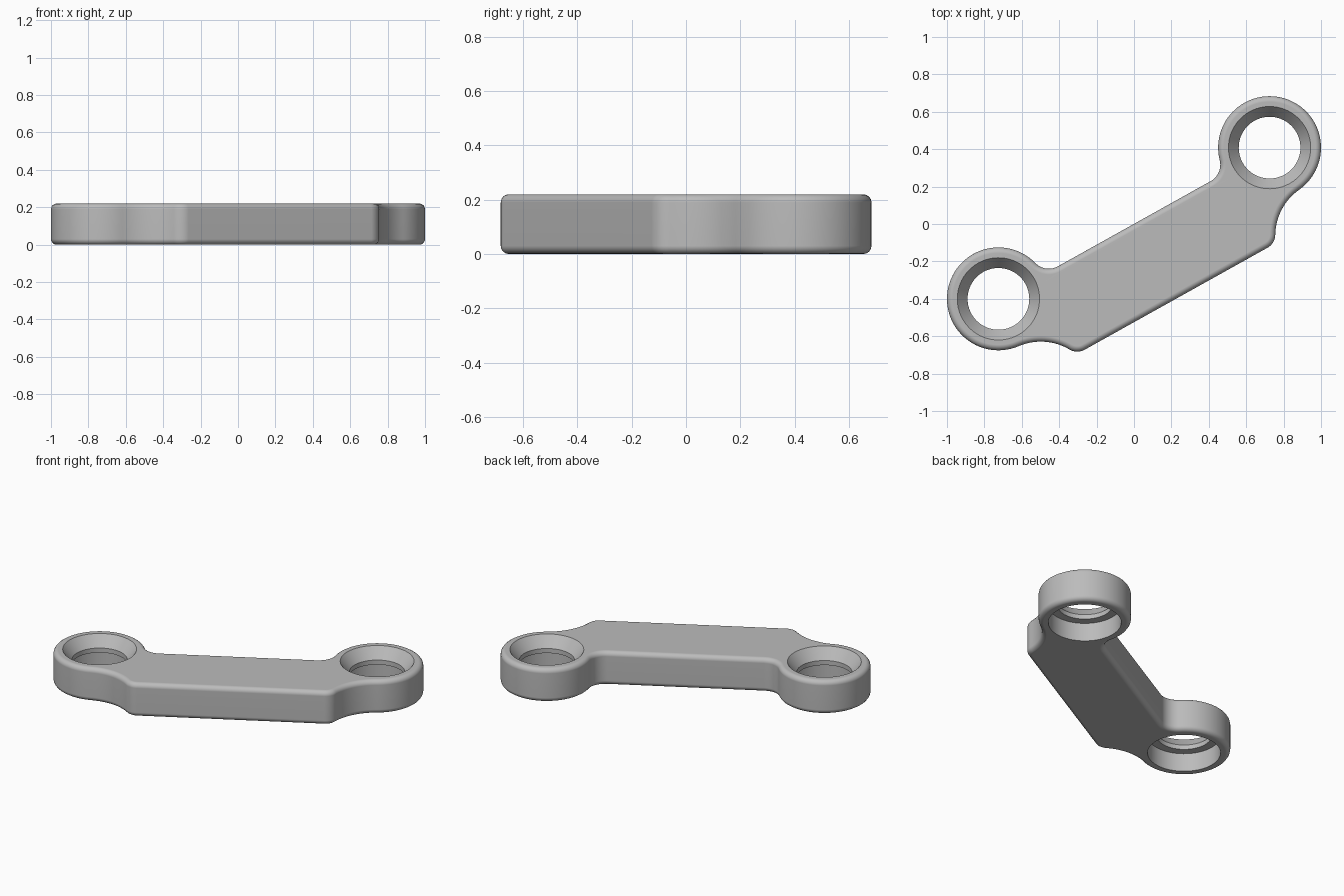
import bpy, bmesh
from math import sin, cos, pi, radians, sqrt, atan2
from mathutils import Matrix, Vector

if "Cube" in bpy.data.objects:
    bpy.data.objects.remove(bpy.data.objects["Cube"], do_unlink=True)

HEIGHT = 0.22
HALF = 0.83          # ring centre distance from the middle
RING = 0.275         # outer ring radius
FRONT = -0.462       # long front edge of the bar, in bar coordinates
BACK = -0.003        # long back edge of the bar
PLACE = Matrix.Translation((0, 0.004, 0)) @ Matrix.Rotation(radians(29.15), 4, 'Z')

grey = bpy.data.materials.new("plain_grey")
grey.use_nodes = True
grey.diffuse_color = (0.5, 0.5, 0.5, 1)
grey.node_tree.nodes["Principled BSDF"].inputs["Base Color"].default_value = (0.5, 0.5, 0.5, 1)


def arc(c, r, a, b, n):
    return [(c.x + r * cos(a + (b - a) * i / n), c.y + r * sin(a + (b - a) * i / n))
            for i in range(n + 1)]


def heading(p, q):
    return atan2(q.y - p.y, q.x - p.x)


def make_object(name, bm):
    bmesh.ops.recalc_face_normals(bm, faces=bm.faces)
    mesh = bpy.data.meshes.new(name)
    bm.to_mesh(mesh)
    bm.free()
    mesh.materials.append(grey)
    obj = bpy.data.objects.new(name, mesh)
    bpy.context.collection.objects.link(obj)
    return obj


# Half outline: rounded corner, hollow flank, ring, back fillet
ring = Vector((-HALF, 0))
flank = Vector((-HALF - 0.06, -0.573))
flank_r = (flank - ring).length - RING
corner_r, fillet_r = 0.08, 0.1
cy = FRONT + corner_r
corner = Vector((flank.x + sqrt((flank_r + corner_r) ** 2 - (cy - flank.y) ** 2), cy))
fy = BACK + fillet_r
fillet = Vector((-HALF + sqrt((RING + fillet_r) ** 2 - fy ** 2), fy))

half = arc(corner, corner_r, -pi / 2, heading(corner, flank), 10)
half += arc(flank, flank_r, heading(flank, corner), heading(flank, ring), 16)[1:]
half += arc(ring, RING, heading(ring, flank), heading(ring, fillet) - 2 * pi, 60)[1:]
half += arc(fillet, fillet_r, heading(fillet, ring) + 2 * pi if heading(fillet, ring) < 0
            else heading(fillet, ring), 1.5 * pi, 12)[1:]
outline = half + [(-x, y) for x, y in reversed(half)]

# Solid link body with rounded top and bottom rims
bm = bmesh.new()
base = bm.faces.new([bm.verts.new((x, y, 0)) for x, y in outline])
top = bmesh.ops.extrude_face_region(bm, geom=[base])
bmesh.ops.translate(bm, vec=(0, 0, HEIGHT),
                    verts=[v for v in top["geom"] if isinstance(v, bmesh.types.BMVert)])
bm.transform(PLACE)
body = make_object("link_body", bm)
bevel = body.modifiers.new("rounded_rims", 'BEVEL')
bevel.width = 0.03
bevel.segments = 4
bevel.limit_method = 'ANGLE'
bevel.angle_limit = radians(40)

# Bores: bottom counterbore, thin lip, conical top seat
profile = [(0.217, -0.05), (0.217, 0.12), (0.165, 0.12), (0.165, 0.15),
           (0.22, HEIGHT), (0.22, HEIGHT + 0.05)]
SIDES = 64
cutters = []
for side, x in (("right", -HALF), ("left", HALF)):
    bm = bmesh.new()
    loops = [[bm.verts.new((x + r * cos(2 * pi * i / SIDES), r * sin(2 * pi * i / SIDES), z))
              for i in range(SIDES)] for r, z in profile]
    for a, b in zip(loops, loops[1:]):
        for i in range(SIDES):
            j = (i + 1) % SIDES
            bm.faces.new((a[i], a[j], b[j], b[i]))
    bm.faces.new(loops[0])
    bm.faces.new(loops[-1])
    bm.transform(PLACE)
    cutter = make_object(side + "_bore_cutter", bm)
    cutter.hide_render = True
    cutters.append(cutter)
    cut = body.modifiers.new(side + "_bore", 'BOOLEAN')
    cut.operation = 'DIFFERENCE'
    cut.solver = 'EXACT'
    cut.object = cutter

# Bake the cuts, remove the cutters and smooth the curved sides
bpy.ops.object.select_all(action='DESELECT')
body.select_set(True)
bpy.context.view_layer.objects.active = body
bpy.ops.object.convert(target='MESH')
for cutter in cutters:
    bpy.data.objects.remove(cutter, do_unlink=True)
bpy.ops.object.shade_smooth_by_angle(angle=radians(35))
normals = body.modifiers.new("clean_normals", 'WEIGHTED_NORMAL')
normals.keep_sharp = True
